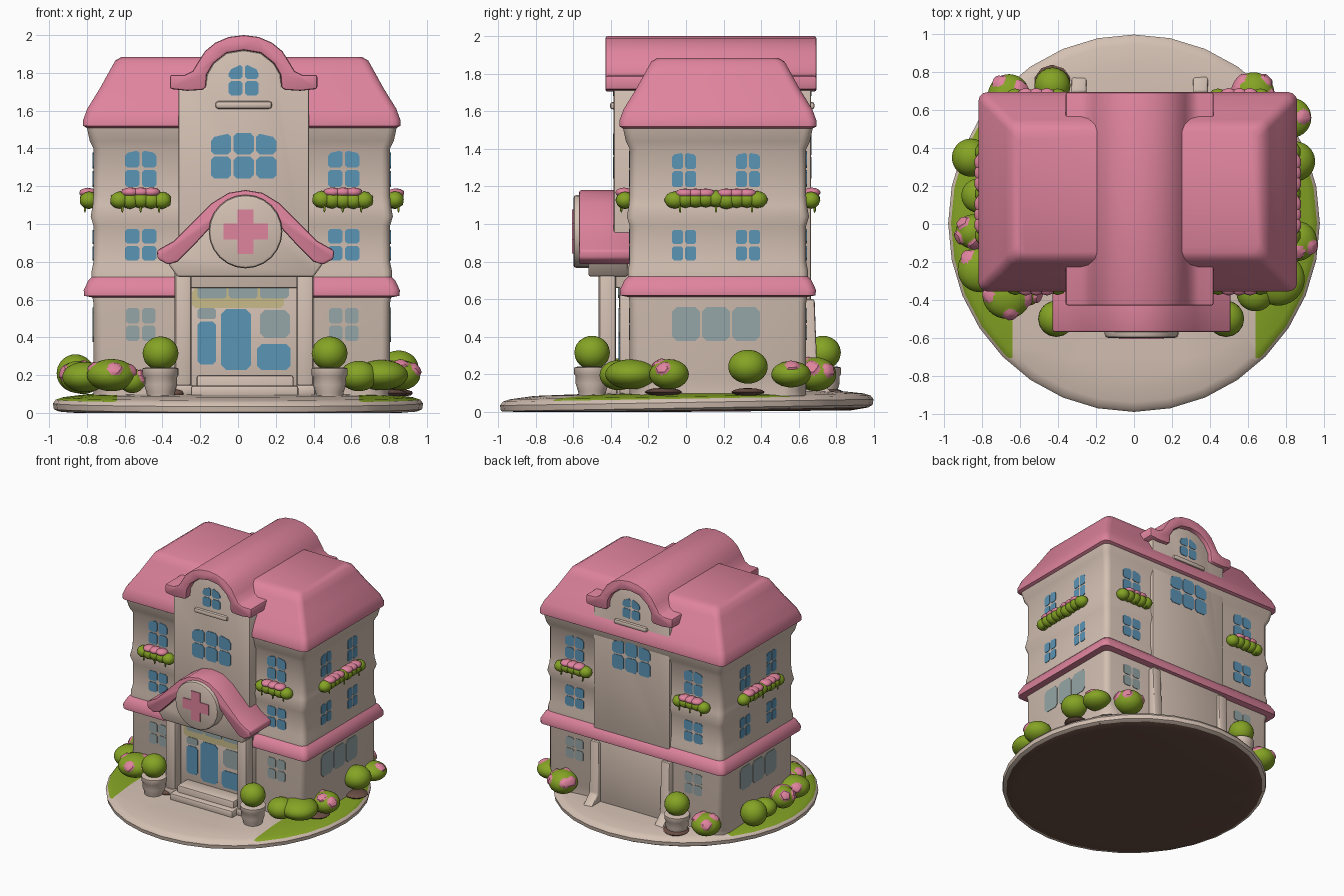
import bpy, bmesh, math, random
from mathutils import Matrix, Vector

if "Cube" in bpy.data.objects:
    bpy.data.objects.remove(bpy.data.objects["Cube"])

random.seed(4)
COLOURS = {
    "cream plaster": (0.66, 0.53, 0.45), "rose pink": (0.74, 0.23, 0.34),
    "leaf green": (0.235, 0.37, 0.018), "window blue": (0.105, 0.30, 0.47),
    "dusty glass": (0.30, 0.38, 0.385), "straw yellow": (0.58, 0.50, 0.25),
    "soil brown": (0.14, 0.075, 0.055)}
MATS = {}
for n, c in COLOURS.items():
    MATS[n] = bpy.data.materials.new(n)
    MATS[n].diffuse_color = (*c, 1)
CREAM, PINK, GREEN, BLUE, DUSTY, YELLOW, BROWN = COLOURS
CX, CY, HX, HY = 0.02, 0.17, 0.785, 0.47      # house centre and half sizes


def finish(name, bm, *mats, bevel=0, segs=2, angle=40):
    bmesh.ops.recalc_face_normals(bm, faces=bm.faces)
    if bevel:
        edges = [e for e in bm.edges if e.calc_face_angle(0) > 0.6]
        bmesh.ops.bevel(bm, geom=edges, offset=bevel, segments=segs, profile=0.5,
                        affect='EDGES', clamp_overlap=True)
    me = bpy.data.meshes.new(name)
    bm.to_mesh(me)
    bm.free()
    for m in mats:
        me.materials.append(MATS[m])
    ob = bpy.data.objects.new(name, me)
    bpy.context.collection.objects.link(ob)
    bpy.ops.object.select_all(action='DESELECT')
    ob.select_set(True)
    bpy.context.view_layer.objects.active = ob
    bpy.ops.object.shade_smooth_by_angle(angle=math.radians(angle))


def loft(bm, rings):
    loops = [[bm.verts.new(p) for p in r] for r in rings]
    n = len(loops[0])
    for a, b in zip(loops, loops[1:]):
        for i in range(n):
            bm.faces.new((a[i], a[(i + 1) % n], b[(i + 1) % n], b[i]))
    bm.faces.new(loops[0][::-1])
    bm.faces.new(loops[-1])


def house_ring(z, off):
    """Rounded rectangle around the house, grown by off, rounder at the foot."""
    r, pts = (0.12 if z < 0.15 else 0.045), []
    for q, (sx, sy) in enumerate(((1, 1), (-1, 1), (-1, -1), (1, -1))):
        for k in range(4):
            a = math.pi / 2 * (q + k / 3)
            pts.append((CX + sx * (HX + off - r) + r * math.cos(a),
                        CY + sy * (HY + off - r) + r * math.sin(a), z))
    return pts


def circle(x, y, z, r, n=32):
    return [(x + r * math.cos(2 * math.pi * i / n), y + r * math.sin(2 * math.pi * i / n), z)
            for i in range(n)]


def prism(name, pts, y0, y1, mat, bevel=0.012):
    """Front outline (x, z) carried along y."""
    bm = bmesh.new()
    loft(bm, [[(x, y, z) for x, z in pts] for y in (y0, y1)])
    finish(name, bm, mat, bevel=bevel)


def box(name, x0, x1, y0, y1, z0, z1, mat, bevel=0.015):
    prism(name, [(x0, z0), (x1, z0), (x1, z1), (x0, z1)], y0, y1, mat, bevel)


def mirrored(half, cx):
    return [(cx + x, z) for x, z in half] + [(cx - x, z) for x, z in half[::-1] if x > 0]


def blob(bm, x, y, z, rx, ry, rz, mat=0, sub=2):
    m = Matrix.Translation((x, y, z)) @ Matrix.Diagonal((rx, ry, rz, 1))
    res = bmesh.ops.create_icosphere(bm, subdivisions=sub, radius=1, matrix=m)
    for f in {f for v in res["verts"] for f in v.link_faces}:
        f.material_index = mat


# --- round base: brown underside, lawns on both sides, gently higher at the back
bm = bmesh.new()
loft(bm, [circle(0, 0, z, r) for z, r in
          ((0, 0.86), (0.008, 0.95), (0.02, 0.975), (0.05, 0.98), (0.07, 0.965), (0.082, 0.93), (0.098, 0.80), (0.105, 0.5))])
for co, no in (((0.64, 0, 0), (1, 0, 0)), ((-0.64, 0, 0), (1, 0, 0)),
               ((0, -0.7, 0), (0, 1, 0)), ((0, 0.54, 0), (0, 1, 0))):
    bmesh.ops.bisect_plane(bm, geom=bm.verts[:] + bm.edges[:] + bm.faces[:], plane_co=co, plane_no=no)
bm.normal_update()
for f in bm.faces:
    c = f.calc_center_median()
    if c.z > 0.07 and abs(c.x) > 0.64 and -0.7 < c.y < 0.54:
        f.material_index = 1
    elif c.z < 0.012:
        f.material_index = 2
for v in bm.verts:
    v.co.z += 0.017 * max(v.co.y, -0.5 if v.co.z < 0.01 else -1) * min(1, v.co.z / 0.02 + 0.5)
    v.co.z = max(v.co.z, 0)
    v.co.y = v.co.y * 1.015 + 0.004
finish("round_base", bm, CREAM, GREEN, BROWN)

# --- main walls, belt roof and main roof
for name, mat, prof in (
    ("house_walls", CREAM, ((0.085, 0), (0.12, 0), (0.18, 0), (0.58, 0), (0.64, .01), (0.75, .01),
                            (0.8, 0), (0.99, 0), (1.04, .015), (1.1, .004), (1.15, 0), (1.4, 0), (1.44, .02), (1.51, .035))),
    ("belt_roof", PINK, ((0.61, 0), (0.62, .05), (0.65, .052), (0.7, .028), (0.73, 0))),
    ("main_roof", PINK, ((1.5, .02), (1.52, .055), (1.55, .055), (1.61, .033), (1.72, -.035), (1.82, -.09),
                         (1.865, -.115), (1.885, -.15)))):
    bm = bmesh.new()
    loft(bm, [house_ring(z, o) for z, o in prof])
    finish(name, bm, mat)

# --- central bay with arched gable
gx = 0.03
arch = [(0.20, 1.72), (0.195, 1.79), (0.16, 1.85), (0.09, 1.905), (0, 1.92)]
prism("central_bay", mirrored([(0.345, 0.66), (0.345, 1.73)] + arch, gx), -0.385, 0.665, CREAM, 0.01)
prism("entrance_wall", mirrored([(0.345, 0.09), (0.345, 0.68)], gx), -0.355, 0.665, CREAM)
crest = [(0.08, 1.99), (0.15, 1.96), (0.205, 1.915), (0.24, 1.86), (0.27, 1.81),
         (0.31, 1.79), (0.39, 1.79), (0.39, 1.715), (0.30, 1.705), (0.22, 1.71)]
half = [(0, 2.0)] + crest + arch
prism("gable_roof", [(gx + x, z) for x, z in half] + [(gx - x, z) for x, z in half[-2:0:-1]], -0.43, 0.695, PINK)
for side, y0, y1 in (("front", -0.405, -0.36), ("back", 0.64, 0.685)):
    box(side + "_gable_ledge", gx - 0.15, gx + 0.15, y0, y1, 1.61, 1.65, CREAM)

# --- flared pilasters at the back
for x in (-0.29, 0.35):
    bm = bmesh.new()
    loft(bm, [[(xx, y, z) for y, z in ((0.6, 0.09), (0.79, 0.09), (0.76, 0.12), (0.70, 0.18), (0.685, 0.6), (0.6, 0.6))]
              for xx in (x - 0.04, x + 0.04)])
    finish("back_pilaster", bm, CREAM, bevel=0.012)

# --- portico: pillars, steps, pediment, roof, round sign with cross
px = 0.04
for x in (-0.29, 0.355):
    box("portico_pillar", x - 0.045, x + 0.045, -0.465, -0.372, 0.09, 0.76, CREAM, 0.02)
    box("pillar_foot", x - 0.055, x + 0.055, -0.475, -0.365, 0.09, 0.15, CREAM)
box("lower_step", -0.25, 0.32, -0.53, -0.34, 0.08, 0.145, CREAM)
box("upper_step", -0.22, 0.295, -0.48, -0.34, 0.08, 0.2, CREAM)
prism("pediment", mirrored([(0.36, 0.72), (0.41, 0.79), (0.40, 0.84), (0.28, 0.94), (0.15, 1.06), (0, 1.10)], px),
      -0.52, -0.31, CREAM)
outer = [(0, 1.18), (0.09, 1.165), (0.18, 1.11), (0.28, 1.01), (0.38, 0.91), (0.47, 0.86), (0.465, 0.815), (0.41, 0.785)]
inner = [(0.36, 0.80), (0.27, 0.89), (0.16, 1.01), (0.08, 1.06), (0, 1.07)]
half = outer + inner
prism("portico_roof", [(px + x, z) for x, z in half] + [(px - x, z) for x, z in half[-2:0:-1]],
      -0.57, -0.295, PINK)
prism("round_sign", [(x, z) for x, z, _ in circle(px, 0.96, 0, 0.195, 24)], -0.60, -0.45, CREAM, 0.018)
a, b = 0.042, 0.118
cross = [(b, -a), (b, a), (a, a), (a, b), (-a, b), (-a, a), (-b, a), (-b, -a), (-a, -a), (-a, -b), (a, -b), (a, -a)]
prism("sign_cross", [(px + x, 0.96 + z) for x, z in cross], -0.606, -0.598, PINK, 0)

# --- windows: rounded panes laid flat on a wall
PLACE = {"front": lambda u, d, z: (u, -d, z), "back": lambda u, d, z: (u, d, z),
         "right": lambda u, d, z: (d, u, z), "left": lambda u, d, z: (-d, u, z)}


def window(name, wall, depth, u0, u1, z0, z1, cols, rows, mat=BLUE, crown=0.0):
    bm = bmesh.new()
    w, h, g = (u1 - u0) / cols, (z1 - z0) / rows, 0.006
    mid = (u0 + u1) / 2
    for i in range(cols):
        for j in range(rows):
            a, b, c, d = u0 + i * w + g, u0 + (i + 1) * w - g, z0 + j * h + g, z0 + (j + 1) * h - g
            r = min(b - a, d - c) * 0.17
            drop = lambda u: crown * ((u - mid) / (u1 - mid)) ** 2 if j == rows - 1 else 0
            pts = [(a + r, c), (b - r, c), (b, c + r), (b, d - r - drop(b)), (b - r, d - drop(b - r)),
                   (a + r, d - drop(a + r)), (a, d - r - drop(a)), (a, c + r)]
            loft(bm, [[PLACE[wall](u, dd, z) for u, z in pts] for dd in (depth - 0.004, depth + 0.004)])
    finish(name, bm, mat)


for wall, depth in (("front", 0.30), ("back", 0.64)):
    for u in (-0.515, 0.56):
        window("upper_window", wall, depth, u - 0.09, u + 0.09, 1.19, 1.395, 2, 2, BLUE, 0.02)
        window("middle_window", wall, depth, u - 0.09, u + 0.09, 0.80, 0.98, 2, 2)
        window("lower_window", wall, depth, u - 0.085, u + 0.085, 0.375, 0.56, 2, 2, DUSTY)
for wall, depth in (("right", CX + HX), ("left", HX - CX)):
    for u in (-0.01, 0.33):
        window("upper_side_window", wall, depth, u - 0.07, u + 0.07, 1.19, 1.385, 2, 2, BLUE, 0.015)
        window("middle_side_window", wall, depth, u - 0.07, u + 0.07, 0.80, 0.975, 2, 2)
    window("lower_side_window", wall, depth, -0.08, 0.40, 0.37, 0.565, 3, 1, DUSTY)
for wall, depth in (("front", 0.385), ("back", 0.665)):
    window("bay_window", wall, depth, gx - 0.18, gx + 0.18, 1.235, 1.49, 3, 2, BLUE, 0.03)
    window("attic_window", wall, depth, gx - 0.085, gx + 0.085, 1.675, 1.85, 2, 2, BLUE, 0.04)

# --- entrance doors, transom and yellow trim
window("sidelight", "front", 0.355, -0.22, -0.11, 0.25, 0.49, 1, 1)
window("upper_sidelight", "front", 0.355, -0.22, -0.11, 0.49, 0.56, 1, 1, DUSTY)
window("door_glass", "front", 0.355, -0.095, 0.075, 0.22, 0.555, 1, 1)
window("lower_door_glass", "front", 0.355, 0.095, 0.285, 0.22, 0.37, 1, 1)
window("upper_door_glass", "front", 0.355, 0.11, 0.28, 0.39, 0.55, 1, 1, DUSTY)
window("door_trim", "front", 0.353, -0.25, 0.25, 0.55, 0.665, 1, 1, YELLOW)
window("transom_glass", "front", 0.357, -0.22, 0.275, 0.60, 0.685, 3, 1, DUSTY)


# --- window flower boxes: green troughs with a low pink strip
def flower_box(wall, depth, u, half_w, pink_z):
    bm = bmesh.new()
    n = max(5, round(half_w * 36))
    flat = wall in ("front", "back")
    for i in range(n):
        t = u + half_w * 0.86 * (2 * i / (n - 1) - 1)
        r = half_w / n * 2
        rx, ry = (r, 0.05) if flat else (0.05, r)
        blob(bm, *PLACE[wall](t, depth + 0.025, 1.13 + random.uniform(-.006, .006)), rx, ry, 0.046, 0)
        if 0 < i < n - 1 and (flat or i % 4):
            blob(bm, *PLACE[wall](t, depth + 0.03, pink_z), rx * 0.95, ry * 0.95, 0.026, 1)
    for s in (-0.75, 0, 0.75):
        blob(bm, *PLACE[wall](u + s * half_w, depth + 0.045, 1.08), 0.007, 0.007, 0.022, 0, 1)
    finish("flower_box", bm, GREEN, PINK)


for u in (-0.515, 0.555):
    flower_box("front", 0.30, u, 0.13, 1.168)
    flower_box("back", 0.64, u, 0.13, 1.168)
flower_box("right", CX + HX, 0.16, 0.255, 1.163)
flower_box("left", HX - CX, 0.16, 0.255, 1.166)

# --- bushes: x, y, z, width, height, number of blossom patches
for x, y, z, r, h, flowers in (
    (-0.86, 0.35, 0.21, .10, .10, 0), (-0.85, -0.04, 0.19, .09, .085, 6), (-0.81, -0.24, 0.19, .12, .08, 2),
    (-0.67, -0.37, 0.20, .13, .085, 6), (-0.56, -0.36, 0.17, .07, .065, 1), (-0.82, 0.15, 0.17, .09, .07, 0),
    (-0.66, 0.68, 0.19, .11, .085, 6),
    (0.85, 0.33, 0.24, .105, .09, 0), (0.86, -0.09, 0.20, .105, .08, 3), (0.76, -0.29, 0.20, .14, .08, 0),
    (0.64, -0.36, 0.195, .10, .08, 0), (0.83, 0.56, 0.20, .105, .07, 1), (0.63, 0.69, 0.20, .11, .09, 6)):
    bm = bmesh.new()
    blob(bm, x, y, z, r, r, h, 0, 4)
    spots = []
    for k in range(flowers):
        a, e = 2.4 * k + random.uniform(-.4, .4), random.uniform(0.25, 1.0)
        spots.append(Vector((x + r * math.cos(a) * math.cos(e), y + r * math.sin(a) * math.cos(e), z + h * math.sin(e))))
    for f in bm.faces:
        if any((f.calc_center_median() - s).length < 0.042 for s in spots):
            f.material_index = 1
    for v in bm.verts:      # blossoms swell a little
        if all(f.material_index for f in v.link_faces):
            v.co += (v.co - Vector((x, y, z))).normalized() * 0.01
    finish("bush", bm, GREEN, PINK)

# --- bare soil beside the planting
for x, y, r in ((0.84, 0.33, 0.09), (-0.43, 0.74, 0.10), (0.80, -0.12, 0.1), (-0.33, -0.45, 0.05)):
    bm = bmesh.new()
    blob(bm, x, y, 0.105, r, r, 0.022)
    finish("soil_patch", bm, BROWN)

# --- potted topiary balls
for x, y in ((-0.41, -0.5), (0.485, -0.5), (-0.43, 0.73)):
    bm = bmesh.new()
    loft(bm, [circle(x, y, z, r, 16) for z, r in
              ((0.085, .07), (0.11, .075), (0.15, .088), (0.19, .088), (0.2, .096), (0.235, .096), (0.24, .08))])
    finish("plant_pot", bm, CREAM)
    bm = bmesh.new()
    blob(bm, x, y, 0.315, 0.095, 0.095, 0.09, 0, 3)
    finish("topiary_ball", bm, GREEN)

for m in bpy.data.materials:
    if m.users and not m.is_grease_pencil:
        m.use_nodes = True
        m.node_tree.nodes["Principled BSDF"].inputs["Base Color"].default_value = m.diffuse_color
